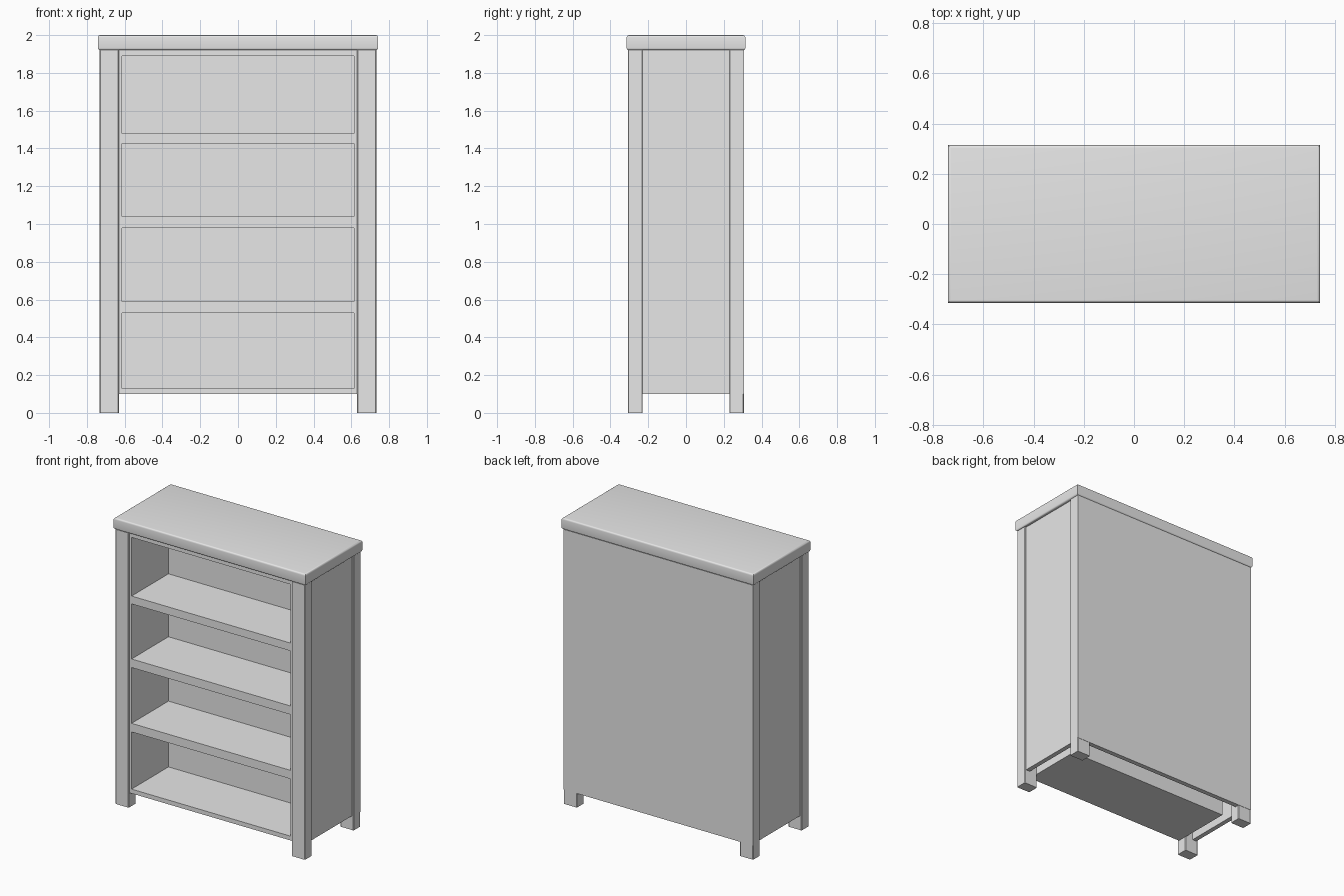
import bpy, bmesh
from mathutils import Vector

cube = bpy.data.objects.get("Cube")
if cube:
    bpy.data.objects.remove(cube, do_unlink=True)

grey = bpy.data.materials.new("plain grey")
grey.use_nodes = True
COLOUR = (0.8, 0.8, 0.8, 1)
grey.diffuse_color = COLOUR
grey.node_tree.nodes["Principled BSDF"].inputs["Base Color"].default_value = COLOUR


def box(name, low, high, bevel=0, segments=1, direction=None):
    """Box between two corners; bevels edges along or across an axis."""
    low, high = Vector(low), Vector(high)
    bm = bmesh.new()
    bmesh.ops.create_cube(bm, size=1)
    for v in bm.verts:
        v.co = (low + high) / 2 + v.co * (high - low)
    if bevel:
        def upright(e):
            return abs(e.verts[0].co.z - e.verts[1].co.z) > 0.001
        edges = [e for e in bm.edges if upright(e) == (direction == "upright")]
        bmesh.ops.bevel(bm, geom=edges, offset=bevel, segments=segments,
                        profile=0.5, affect="EDGES")
    mesh = bpy.data.meshes.new(name)
    bm.to_mesh(mesh)
    bm.free()
    mesh.materials.append(grey)
    obj = bpy.data.objects.new(name, mesh)
    bpy.context.collection.objects.link(obj)
    return obj


BASE, UNDER_TOP = 0.10, 1.92

# Rounded top slab
top = box("top_slab", (-0.742, -0.314, UNDER_TOP), (0.742, 0.314, 2), 0.012, 4, "level")
bpy.context.view_layer.objects.active = top
top.select_set(True)
bpy.ops.object.shade_smooth_by_angle(angle=0.6)
top.select_set(False)

# Corner posts and side panels
for side, s in (("left", 1), ("right", -1)):
    xs = sorted((s * 0.63, s * 0.733))
    for end, y0, y1 in (("front", -0.308, -0.23), ("back", 0.23, 0.306)):
        box(f"{end}_{side}_post", (xs[0], y0, 0), (xs[1], y1, UNDER_TOP),
            0.004, 1, "upright")
    xs = sorted((s * 0.69, s * 0.722))
    box(f"{side}_side_panel", (xs[0], -0.235, BASE), (xs[1], 0.235, UNDER_TOP))

# Back panel over the rear posts
box("back_panel", (-0.733, 0.275, BASE), (0.733, 0.308, UNDER_TOP))

# Inner carcass: walls, inner back and shelves around four open bays
FRONT, INNER_BACK, BODY_BACK = -0.297, 0.11, 0.14
for side, s in (("left", 1), ("right", -1)):
    xs = sorted((s * 0.615, s * 0.632))
    box(f"{side}_inner_wall", (xs[0], FRONT, BASE), (xs[1], BODY_BACK, UNDER_TOP))
box("inner_back", (-0.615, INNER_BACK, BASE), (0.615, BODY_BACK, UNDER_TOP))

shelves = [(BASE, 0.13), (0.53, 0.59), (0.98, 1.04), (1.425, 1.48), (1.89, UNDER_TOP)]
for i, (z0, z1) in enumerate(shelves):
    box(f"shelf_{i + 1}", (-0.615, FRONT, z0), (0.615, INNER_BACK, z1))
